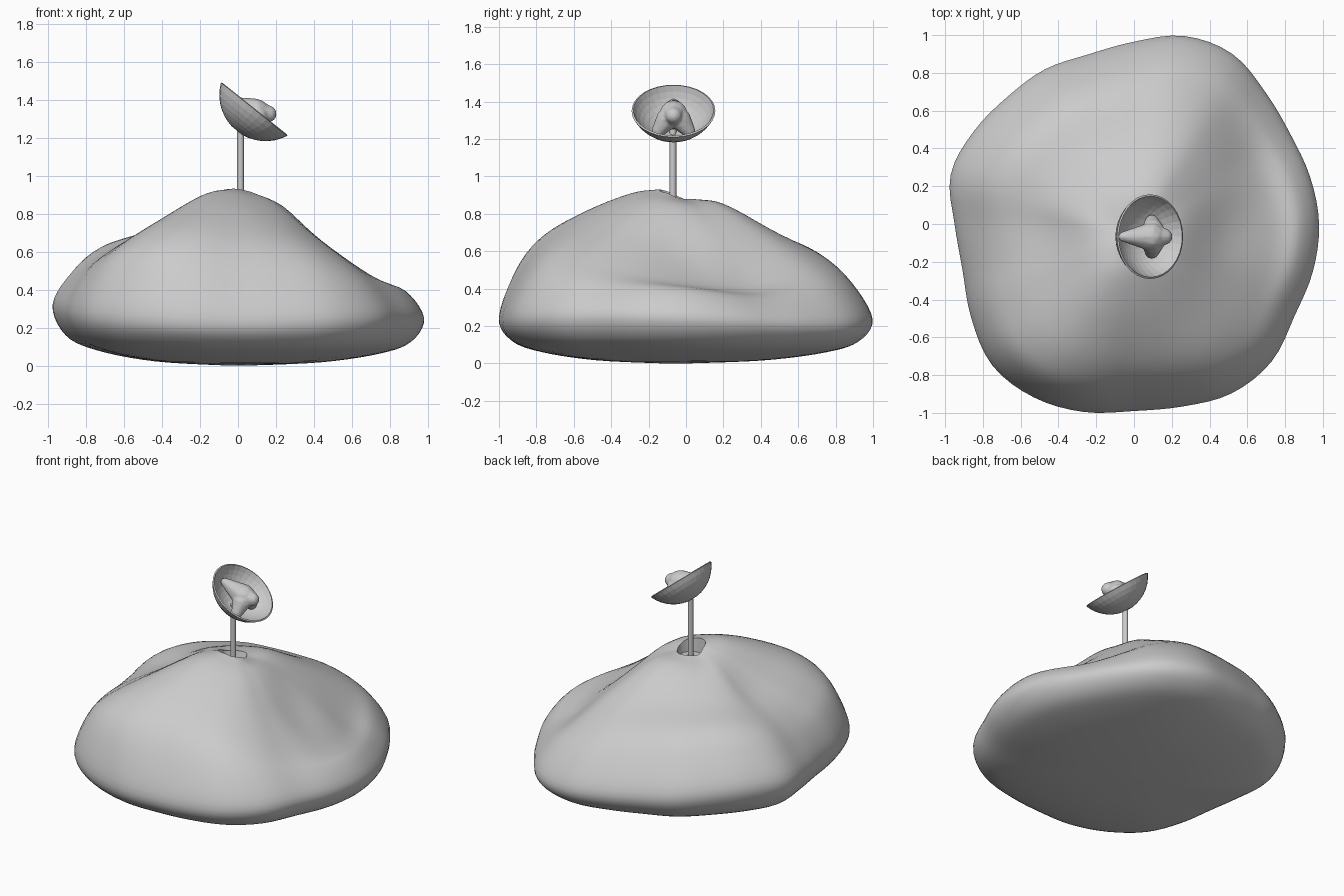
import bpy, bmesh, math
from mathutils import Vector

if "Cube" in bpy.data.objects:
    bpy.data.objects.remove(bpy.data.objects["Cube"])


def make_object(name, bm):
    bmesh.ops.recalc_face_normals(bm, faces=bm.faces[:])
    me = bpy.data.meshes.new(name)
    bm.to_mesh(me)
    bm.free()
    ob = bpy.data.objects.new(name, me)
    bpy.context.collection.objects.link(ob)
    return ob


def smooth(ob, angle=40):
    bpy.ops.object.select_all(action='DESELECT')
    ob.select_set(True)
    bpy.context.view_layer.objects.active = ob
    bpy.ops.object.shade_smooth_by_angle(angle=math.radians(angle))


def catmull(a, b, c, d, t):
    return b + 0.5 * t * (c - a + t * (2*a - 5*b + 4*c - d + t * (3*(b - c) + d - a)))


def around(values, u):
    # periodic lookup, u in 0..1 of a full turn
    n = len(values)
    s = u * n
    i = int(s)
    return catmull(*(values[(i + k) % n] for k in (-1, 0, 1, 2)), s - i)


def loft(bm, rings, closed_ends=True):
    rows = [[bm.verts.new(p) for p in ring] for ring in rings]
    for r0, r1 in zip(rows, rows[1:]):
        for j in range(len(r0)):
            k = (j + 1) % len(r0)
            bm.faces.new((r0[j], r0[k], r1[k], r1[j]))
    if closed_ends:
        bm.faces.new(rows[0])
        bm.faces.new(rows[-1])


# Rock mound: outline radius every 15 degrees, heights every 30 degrees
radius = [.98, .965, .955, .985, 1.04, 1.03, .965, .93, .945, .95, .98, 1.005,
          .95, .94, .995, 1.06, 1.06, 1.03, .99, 1.0, 1.035, 1.03, .98, .98]
heights = [  # near the socket, at 25, 50, 75, 90 % of the radius, then the widest rim
    [.89, .88, .88, .88, .88, .88, .90, .92, .93, .93, .92, .91],
    [.83, .83, .85, .85, .84, .84, .855, .88, .91, .90, .87, .85],
    [.59, .64, .70, .71, .72, .72, .70, .75, .82, .80, .74, .67],
    [.435, .42, .53, .59, .63, .645, .595, .62, .70, .65, .60, .51],
    [.39, .345, .40, .44, .48, .51, .475, .50, .55, .47, .45, .41],
    [.25, .22, .22, .25, .29, .33, .31, .29, .27, .24, .25, .26]]
top_fraction = [.09, .25, .50, .75, .90, 1.0]
underside = [(.93, .50), (.76, .25), (.45, .07), (.06, 0)]  # share of rim height
COLUMNS, STEPS = 96, 5
columns = []
for c in range(COLUMNS):
    u = c / COLUMNS
    ang, r = math.tau * u, around(radius, u)
    chain = [(f, around(h, u)) for f, h in zip(top_fraction, heights)]
    rim = chain[-1][1]
    chain += [(f, s * rim) for f, s in underside]
    pts = [Vector((math.cos(ang) * r * f, math.sin(ang) * r * f - .06 * (1 - f), z))
           for f, z in chain]
    pts = [2 * pts[0] - pts[1]] + pts + [pts[-1]]
    line = [catmull(*pts[i:i + 4], s / STEPS)
            for i in range(len(pts) - 3) for s in range(STEPS)]
    line.append(pts[-1])
    # wall of the socket that the mast stands in
    line.insert(0, Vector((math.cos(ang) * .08, math.sin(ang) * .08 - .06, .83)))
    columns.append(line)
bm = bmesh.new()
loft(bm, list(zip(*columns)))
smooth(make_object("rock_mound", bm))

# Mast
bpy.ops.mesh.primitive_cylinder_add(vertices=16, radius=.018, depth=.43,
                                    location=(.013, -.07, 1.035))
mast = bpy.context.object
mast.name = "mast"
smooth(mast)

# Dish: thin spherical bowl tilted towards +x
SIDES, BANDS = 32, 8
R, depth, wall = .244, .147, .01
a_max = math.acos((R - depth) / R)
profile = []
for rad, order in ((R, range(1, BANDS + 1)), (R - wall, range(BANDS, 0, -1))):
    for i in order:
        a = a_max * i / BANDS
        profile.append((rad * math.sin(a), R - depth - rad * math.cos(a)))
bm = bmesh.new()
loft(bm, [[(p * math.cos(math.tau * k / SIDES), p * math.sin(math.tau * k / SIDES), z)
           for k in range(SIDES)] for p, z in profile])
dish = make_object("dish", bm)
dish.location = (.085, -.067, 1.35)
dish.rotation_euler = (0, math.atan2(.28, .35), 0)

# Receiver: three thick tapered legs melting into a nub
bm = bmesh.new()


def ball(pos, rad):
    m = bmesh.ops.create_icosphere(bm, subdivisions=2, radius=rad)
    bmesh.ops.translate(bm, verts=m['verts'], vec=pos)


def leg(p, q, r0, r1, count=12):
    for i in range(count + 1):
        t = i / count
        ball(Vector(p).lerp(Vector(q), t), r0 + (r1 - r0) * t)


leg((-.055, -.067, 1.39), (.09, -.067, 1.33), .028, .078)
leg((.09, -.067, 1.33), (.16, -.067, 1.325), .072, .045)
for side in (-1, 1):
    leg((.10, -.067 + side * .035, 1.305), (.095, -.067 + side * .08, 1.245), .06, .038)
receiver = make_object("receiver", bm)
remesh = receiver.modifiers.new("blend", 'REMESH')
remesh.mode = 'VOXEL'
remesh.voxel_size = .008
soften = receiver.modifiers.new("soften", 'SMOOTH')
soften.iterations = 5
smooth(receiver, 60)
